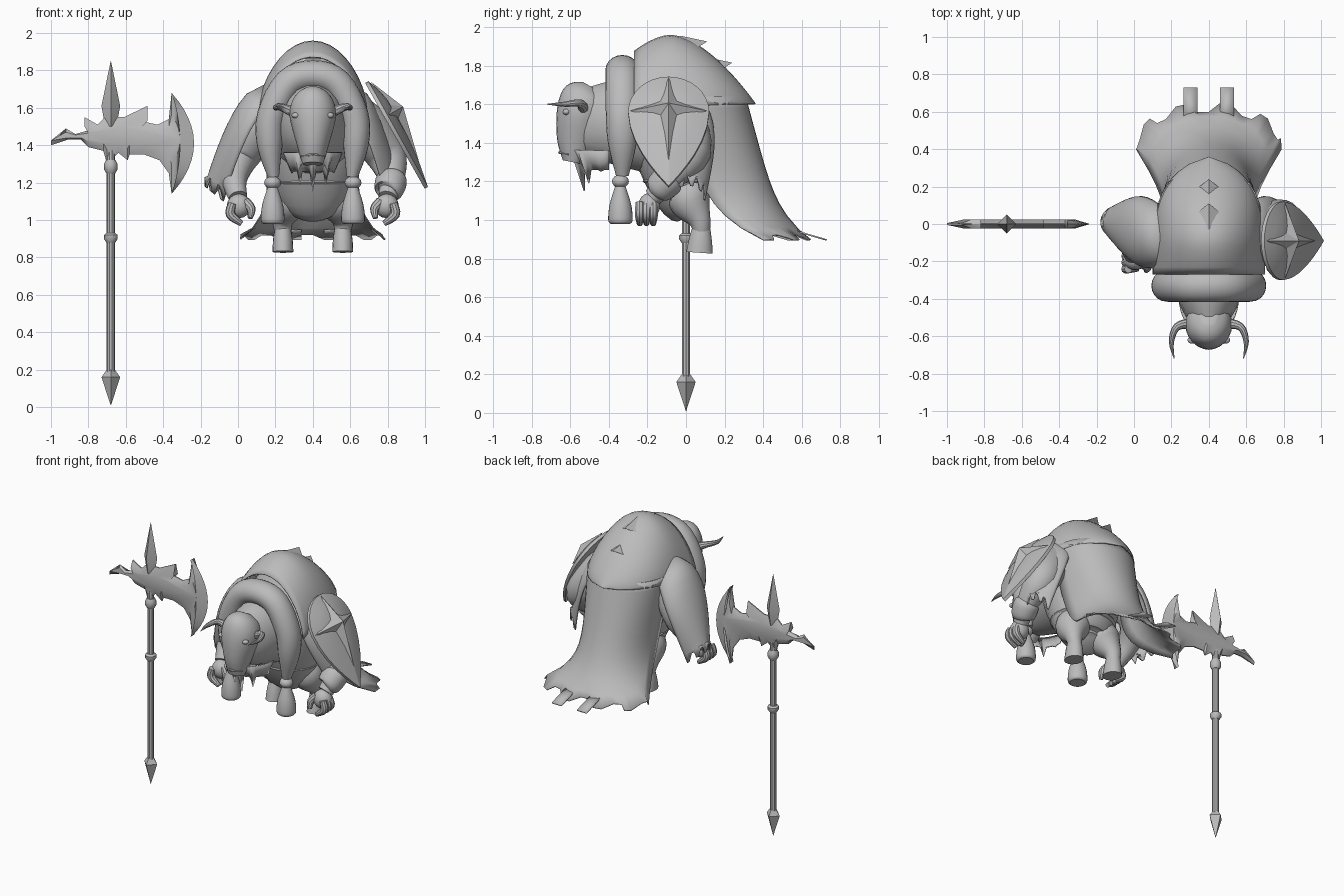
import bpy, bmesh
from math import sin, cos, pi, radians
from mathutils import Vector

default_cube = bpy.data.objects.get("Cube")
if default_cube:
    bpy.data.objects.remove(default_cube, do_unlink=True)

GREY = (.5, .5, .5, 1)
stone = bpy.data.materials.new("plain_grey")
stone.use_nodes = True
stone.diffuse_color = GREY
stone.node_tree.nodes["Principled BSDF"].inputs["Base Color"].default_value = GREY

BODY_X = .4       # the figure stands beside its weapon
AXE_X = -.68
AXE_Z = 1.45
SHEET = .008
SIDES = {"right": -1, "left": 1}
ALONG_Y, ALONG_Z = Vector((0, 1, 0)), Vector((0, 0, 1))
ARC = [pi * i / 20 for i in range(21)]


def make(name, verts, faces, shift=BODY_X, thick=0, angle=35):
    """Mesh object with consistent normals, smooth below the given angle."""
    mesh = bpy.data.meshes.new(name)
    mesh.from_pydata([(x + shift, y, z) for x, y, z in verts], [], faces)
    bm = bmesh.new()
    bm.from_mesh(mesh)
    bmesh.ops.remove_doubles(bm, verts=bm.verts, dist=.0002)
    bmesh.ops.recalc_face_normals(bm, faces=bm.faces)
    bm.to_mesh(mesh)
    bm.free()
    mesh.shade_smooth()
    mesh.set_sharp_from_angle(angle=radians(angle))
    mesh.materials.append(stone)
    obj = bpy.data.objects.new(name, mesh)
    bpy.context.collection.objects.link(obj)
    if thick:
        obj.modifiers.new("thickness", "SOLIDIFY").thickness = thick


def grid(name, rows, closed=False, caps=False, **options):
    """Skin a list of equally long rows of points."""
    n = len(rows[0])
    verts = [point for row in rows for point in row]
    faces = []
    for start in range(0, len(verts) - n, n):
        for i in range(n if closed else n - 1):
            j = (i + 1) % n
            faces.append((start + i, start + j, start + n + j, start + n + i))
    if caps:
        faces.append(tuple(range(n)))
        faces.append(tuple(range(len(verts) - n, len(verts))))
    make(name, verts, faces, **options)


def smooth(stations, steps=4):
    """Run a flowing curve through the stations."""
    last = len(stations) - 1
    result = []
    for i in range(last):
        before, start = stations[max(i - 1, 0)], stations[i]
        end, after = stations[i + 1], stations[min(i + 2, last)]
        for k in range(steps):
            t = k / steps
            result.append([b + t * (c - a + t * (2 * a - 5 * b + 4 * c - d
                                                 + t * (3 * b - 3 * c + d - a))) / 2
                           for a, b, c, d in zip(before, start, end, after)])
    return result + [list(stations[last])]


def tube(name, stations, sides=20, ref=ALONG_Y, **options):
    """Loft ellipses (x, y, z, radius[, second radius]) along a path."""
    points = [Vector(s[:3]) for s in stations]
    rows = []
    for i, s in enumerate(stations):
        ahead, behind = points[min(i + 1, len(points) - 1)], points[max(i - 1, 0)]
        tangent = (ahead - behind).normalized()
        u = ref.cross(tangent).normalized()
        v = tangent.cross(u)
        turns = [2 * pi * k / sides for k in range(sides)]
        rows.append([points[i] + u * s[3] * cos(a) + v * s[-1] * sin(a) for a in turns])
    grid(name, rows, closed=True, caps=True, **options)


def limb(name, s, stations, sides=18, ref=ALONG_Y):
    """Curved tube on the side given by s."""
    tube(name, [(s * p[0], *p[1:]) for p in smooth(stations)], sides, ref)


def column(name, profile, x=0):
    """Upright tube from (y, z, half width, half depth)."""
    tube(name, [(x, *p) for p in smooth(profile)], sides=24)


def ball(name, x, y, z, width, depth, height):
    turns = [pi * (i + .1) / 8.2 for i in range(9)]
    tube(name, [(x, y, z - height * cos(a), width * sin(a), depth * sin(a)) for a in turns], 14)


# Torso, belt and neck
column("torso", [(.02, 1.04, .09, .07), (-.01, 1.1, .18, .14), (-.04, 1.35, .26, .23),
                 (-.04, 1.6, .28, .25), (-.06, 1.87, .1, .1)])
column("belt", [(-.03, 1.18, .19, .16), (-.03, 1.2, .225, .195), (-.03, 1.23, .19, .17)])
limb("neck", 1, [(0, -.2, 1.5, .22, .26), (0, -.42, 1.51, .16, .21), (0, -.53, 1.52, .1, .17)],
     ref=ALONG_Z)

# Head with a long face
column("head", [(-.59, 1.3, .055, .05), (-.57, 1.4, .085, .1), (-.54, 1.56, .125, .13),
                (-.51, 1.65, .1, .12), (-.49, 1.69, .04, .05)])
limb("mouth", 1, [(-.06, -.61, 1.34, .006), (0, -.655, 1.35, .008), (.06, -.61, 1.34, .006)],
     sides=6, ref=ALONG_Z)

# Ragged beard under the jaw
beard = [[((.16 - .04 * t) * cos(a), -.4 - (.2 - .07 * t) * sin(a),
           1.36 - .1 * t - (.11 * t * sin(a) ** 2 if i % 4 == 2 else 0))
          for i, a in enumerate(ARC)] for t in (0, .6, 1)]
grid("beard", beard, thick=SHEET)

# Thick mane hung around the neck as an upturned U
half = [(.21, 1.23, .03), (.23, 1.4, .068), (.22, 1.56, .078), (.13, 1.73, .08)]
mane = half + [(0, 1.775, .08)] + [(-x, z, r) for x, z, r in reversed(half)]
tube("mane", [(x, -.33, z, r, r * 1.1) for x, z, r in smooth(mane)])

# Paired parts: face details, tassels, arms and legs
for side, s in SIDES.items():
    ball(side + "_brow", s * .09, -.62, 1.56, .024, .02, .016)
    limb(side + "_horn", s, [(.09, -.53, 1.57, .03), (.17, -.55, 1.605, .021),
                             (.2, -.63, 1.6, .014), (.185, -.72, 1.6, .002)], 10, ALONG_Z)
    ball(side + "_tassel_bead", s * .215, -.34, 1.2, .045, .045, .035)
    column(side + "_tassel", [(-.34, 1.18, .025, .025), (-.34, 1.08, .056, .056),
                              (-.34, 1, .063, .063), (-.34, .98, .05, .05)], s * .215)
    limb(side + "_arm", s, [(.18, -.03, 1.58, .1), (.27, -.02, 1.52, .12), (.39, .02, 1.35, .11),
                            (.42, -.08, 1.22, .07), (.4, -.17, 1.12, .05)])
    ball(side + "_palm", s * .395, -.19, 1.075, .065, .058, .065)
    for i in range(3):
        y = -.24 + .035 * i
        limb(side + "_finger_" + str(i), s, [(.43, y, 1.09, .022), (.44, y, 1.03, .026),
                                             (.38, y, .98, .015)], 10)
    limb(side + "_thumb", s, [(.36, -.21, 1.1, .025), (.33, -.23, 1.06, .024),
                              (.335, -.25, 1.01, .013)], 10)
    limb(side + "_leg", s, [(.09, .01, 1.2, .09), (.13, .02, 1.1, .11), (.16, .07, 1, .06),
                            (.16, .08, .94, .045)])
    limb(side + "_hoof", s, [(.16, .08, .97, .04, .045), (.16, .075, .9, .052, .06),
                             (.16, .07, .83, .056, .07)])
limb("left_cuff", 1, [(.422, -.07, 1.23, .065), (.42, -.09, 1.21, .084),
                      (.405, -.14, 1.16, .078), (.4, -.15, 1.15, .055)])

# Fur mantle over the hump: peaked arches swept from front to back
mantle = []
for i in range(17):
    t = i / 16
    low = 1.6 - .1 * (1 - t) ** 3
    rise = 1.96 - .65 * abs(t - .3) ** 1.7 - low
    width = .3 * (1 - t ** 4) ** .7
    mantle.append([(width * cos(a), .63 * t - .27, low + rise * sin(a) ** 1.25) for a in ARC])
grid("mantle", mantle, thick=SHEET)

# Tufts standing off the mantle
for name, y, z in (("upper_tuft", .11, 1.925), ("lower_tuft", .24, 1.815)):
    tuft = [(0, y - .14, z + .03), (.1, y - .08, z - .05), (-.1, y - .08, z - .05),
            (0, y, z), (0, y - .07, z - .04)]
    make(name, tuft, [(0, 1, 3), (0, 3, 2), (1, 4, 3), (2, 3, 4)])

# Cape drawn in at the waist, flaring into a torn hem
cape = []
for step in range(13):
    t = step / 12
    width = .28 - .07 * t + .18 * t ** 6
    front = .1 * t + .3 * t ** 5
    depth = .31 + .2 * t + .14 * t ** 6 - front
    row = []
    for i, a in enumerate(ARC):
        notch = .05 if t == 1 and i // 2 % 2 else 0
        row.append((width * cos(a), front + depth * sin(a) ** .8 - notch,
                    1.64 - .74 * t + notch / 2))
    cape.append(row)
grid("cape", cape, thick=SHEET)
for side, s in SIDES.items():
    tail = [[(s * x, .56 + .17 * t, .95 - .05 * t) for x in (.06, .135)] for t in (0, .5, 1)]
    grid(side + "_cape_tail", tail, thick=SHEET)

# Shoulder drapes with ragged tips, the left one tucked under the plate
for side, s in SIDES.items():
    tuck = -1 if s < 0 else .82
    drape = []
    for step in range(11):
        t = step / 10
        width = .09 + .1 * sin(pi * t ** .6)
        row = []
        for i, a in enumerate(ARC):
            notch = .05 if t == 1 and i // 2 % 2 else 0
            fall = 1 - sin(a)
            row.append((tuck * (.25 + .33 * t ** .5 - .1 * fall),
                        .08 * t - .07 + width * cos(a), 1.73 - .55 * t - .08 * fall + notch))
        drape.append(row)
    grid(side + "_shoulder_drape", drape, thick=SHEET)


def on_plate(u, v, height):
    """Point on the tilted shoulder plate."""
    return (.4 - .49 * v + .87 * height, u - .09, 1.56 + .87 * v + .49 * height)


# Teardrop shoulder plate, domed in rings
rim = []
for i in range(32):
    a = 2 * pi * i / 32
    if cos(a) >= 0:
        rim.append((.21 * sin(a), .21 * cos(a)))
    else:
        rim.append((.21 * (1 if i < 16 else -1) * (1 - abs(cos(a)) ** 1.8), .44 * cos(a)))
rings = [[on_plate(u * k, v * k, .045 - .045 * k * k) for u, v in rim] for k in (1, .7, .4, .02)]
rings.insert(0, [on_plate(u, v, -.02) for u, v in rim])
grid("shoulder_plate", rings, closed=True, caps=True)

# Raised four-pointed star, longest downwards
star = []
for i in range(8):
    a = pi * i / 4
    reach = .07 if i % 2 else .36 if i == 4 else .2
    star.append(on_plate(reach * sin(a), reach * cos(a), .03 if i % 2 else .01))
star.append(on_plate(0, 0, .095))
make("plate_star", star, [(i, (i + 1) % 8, 8) for i in range(8)], angle=10)


def fitting(name, sides, *profile):
    """Faceted turning on the weapon's axis, from (z, radius)."""
    tube(name, [(0, 0, z, r) for z, r in profile], sides, shift=AXE_X)


# Pole weapon
fitting("shaft", 10, (.15, .022), (1.4, .022))
fitting("pommel", 4, (.01, .001), (.16, .05), (.2, .022))
fitting("grip_ring", 10, (.88, .024), (.9, .037), (.92, .037), (.93, .024))
fitting("head_collar", 10, (1.25, .024), (1.27, .036), (1.3, .036), (1.32, .026))
fitting("spear_point", 4, (1.5, .03), (1.61, .05), (1.85, .001))

# Crescent blade, bevelled from its ridges to the cutting edge
bow = [1 - i / 6 for i in range(13)]
ridge = [(.37 - .045 * t * t, .27 * t - .04) for t in bow]
edge = [(.445 - .12 * t * t, .27 * t - .04) for t in bow]
blade = [(ridge, .022), (edge, 0), (ridge, -.022)]
grid("axe_blade", [[(x, y, z + AXE_Z) for x, z in line] for line, y in blade], shift=AXE_X)

# Spiked axe body, bevelled outwards from its core to thin edges
outline = ridge + [(.31, -.2), (.26, -.13), (.18, -.1), (.1, -.1), (.09, -.13), (.04, -.09),
                   (-.02, -.15), (-.04, -.08), (-.12, -.06), (-.16, -.02), (-.23, -.02),
                   (-.32, -.05), (-.24, .04), (-.19, .01), (-.12, .03), (-.14, .1), (-.07, .06),
                   (-.03, .1), (.07, .1), (.195, .16), (.16, .08), (.25, .06), (.31, .09)]
layers = [(-.024, .5), (-.004, 1), (.004, 1), (.024, .5)]
grid("axe_body", [[(x, y * (.2 if x < -.23 else 1), z * core + AXE_Z) for x, z in outline]
                  for y, core in layers], closed=True, caps=True, shift=AXE_X)
